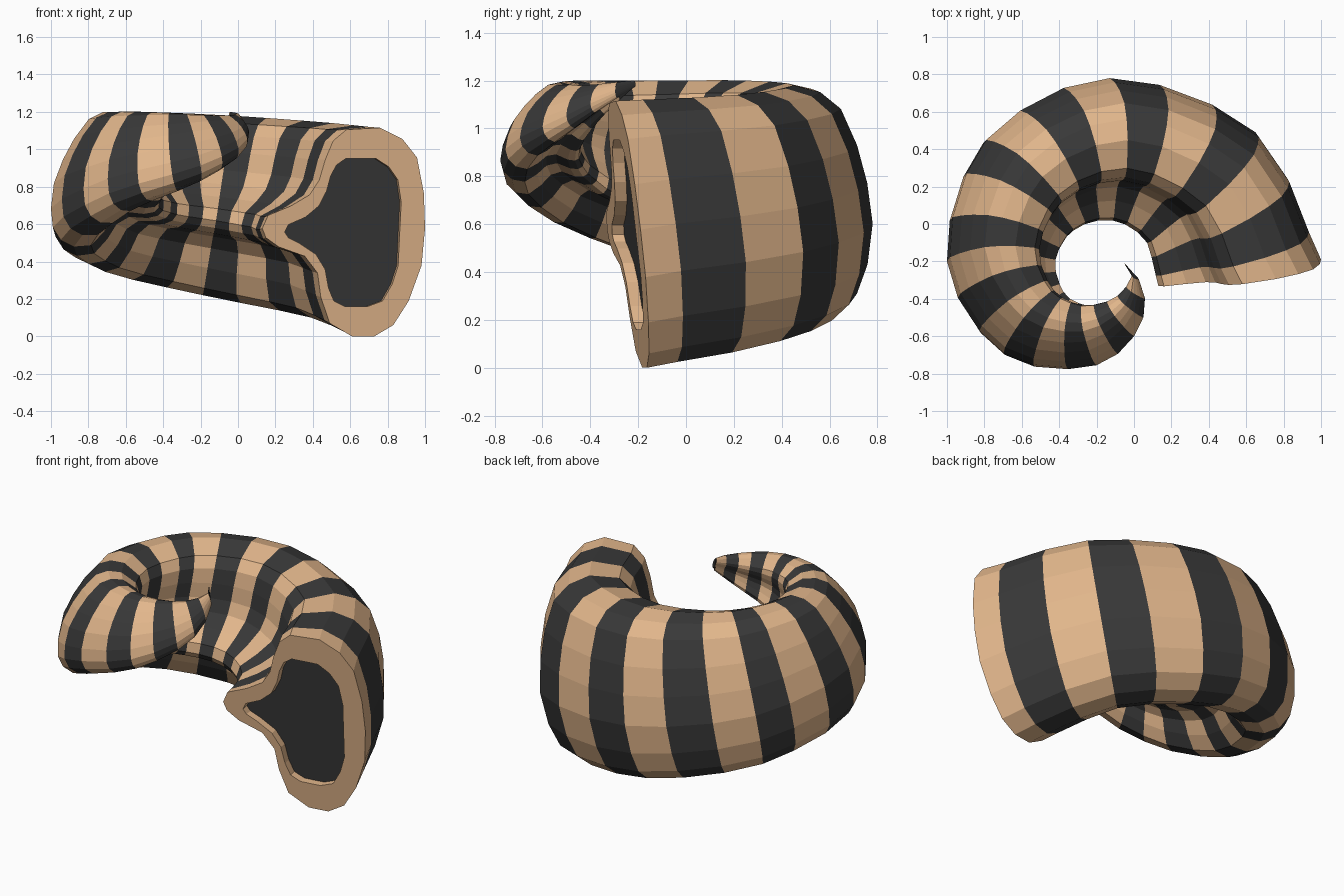
import bpy, bmesh, math
from mathutils import Vector

if "Cube" in bpy.data.objects:
    bpy.data.objects.remove(bpy.data.objects["Cube"])

def material(name, rgb):
    m = bpy.data.materials.new(name)
    m.diffuse_color = (*rgb, 1)
    m.use_nodes = True
    m.node_tree.nodes["Principled BSDF"].inputs["Base Color"].default_value = m.diffuse_color
    return m

tan = material("tan", (0.76, 0.47, 0.26))
dark = material("charcoal", (0.04, 0.04, 0.04))

# Mouth outline and the smaller opening inside it (front view x, z)
OUTER = [(.13, .58), (.16, .65), (.28, .70), (.38, .76), (.43, .84), (.46, .95),
         (.50, 1.05), (.57, 1.11), (.75, 1.12), (.87, 1.06), (.95, .96), (.99, .77),
         (1.0, .58), (.985, .38), (.92, .19), (.84, .06), (.74, 0), (.62, 0),
         (.50, .07), (.45, .21), (.43, .34), (.36, .43), (.22, .48), (.15, .53)]
INNER = [(.25, .56), (.27, .60), (.36, .64), (.43, .70), (.47, .78), (.49, .86),
         (.52, .92), (.57, .955), (.73, .955), (.80, .91), (.85, .84), (.87, .72),
         (.865, .56), (.86, .38), (.83, .28), (.78, .19), (.70, .16), (.58, .16),
         (.52, .19), (.49, .26), (.47, .36), (.42, .44), (.33, .50), (.27, .53)]

# Every third station: outer x, y, inner x, y, bottom z, top z (last row only steers the tip)
KEYS = [(1.0, -.19, .13, -.33, 0, 1.115), (.65, .49, .06, -.09, .10, 1.14),
        (-.13, .78, -.12, .02, .22, 1.18), (-.79, .45, -.32, -.03, .345, 1.2),
        (-1.0, -.2, -.42, -.2, .48, 1.2), (-.69, -.7, -.37, -.37, .67, 1.2),
        (-.2, -.755, -.25, -.43, .83, 1.19), (.05, -.5, -.08, -.375, 1.0, 1.18),
        (-.05, -.21, -.045, -.225, 1.17, 1.2), (-.55, -.1, -.58, -.15, 1.25, 1.2)]
STEPS = 24

def station(k):
    """Smooth curve through the key rows."""
    k = {1: .62, 2: 1.72}.get(k, k)
    i = min(int(k // 3), len(KEYS) - 3)
    t = k / 3 - i
    b, c, d = KEYS[i:i + 3]
    a = KEYS[i - 1] if i else [2 * p - q for p, q in zip(b, c)]
    return [.5 * (2 * q + (r - p) * t + (2 * p - 5 * q + 4 * r - s) * t * t
                  + (3 * q - p - 3 * r + s) * t ** 3) for p, q, r, s in zip(a, b, c, d)]

def section(k, shape, depth=0.0):
    """Place the mouth profile at a station: rolled, scaled and pitched."""
    ox, oy, ix, iy, zb, zt = station(k)
    ang = math.radians(2 * k + .05 * max(k - 6, 0) ** 2)
    cs, sn = math.cos(ang), math.sin(ang)
    def roll(p):
        x, z = p[0] - .7, p[1] - .56
        return x * cs - z * sn, x * sn + z * cs
    ref = [roll(p) for p in OUTER]
    us, vs = [r[0] for r in ref], [r[1] for r in ref]
    u0, u1, v0, v1 = min(us), max(us), min(vs), max(vs)
    vmid = max(ref)[1]
    out = Vector((ox - ix, oy - iy, 0))
    tangent = Vector((-out.y, out.x, 0)).normalized()
    scale = (zt - zb) / (v1 - v0)
    pitch = .12 + .01 * min(k, 4)
    pts = []
    for p in shape:
        u, v = roll(p)
        pos = Vector((ix, iy, zb)) + out * ((u - u0) / (u1 - u0))
        pos.z += (v - v0) * scale
        pts.append(pos + tangent * (depth - pitch * (v - vmid) * scale))
    return pts

bm = bmesh.new()

def ring(pts):
    return [bm.verts.new(p) for p in pts]

def bridge(a, b, mat):
    n = len(a)
    for i in range(n):
        bm.faces.new((a[i], a[(i + 1) % n], b[(i + 1) % n], b[i])).material_index = mat

# Striped coil
rings = [ring(section(k, OUTER)) for k in range(STEPS + 1)]
for k in range(STEPS):
    bridge(rings[k], rings[k + 1], k % 2)
bm.faces.new(rings[-1])

# Lip, recess wall and dark back of the mouth
rim = ring(section(0, INNER))
back = ring(section(0, INNER, .05))
bridge(rim, rings[0], 0)
bridge(back, rim, 0)
bm.faces.new(back).material_index = 1

bmesh.ops.recalc_face_normals(bm, faces=bm.faces)
mesh = bpy.data.meshes.new("coiled_horn")
bm.to_mesh(mesh)
bm.free()
mesh.materials.append(tan)
mesh.materials.append(dark)
horn = bpy.data.objects.new("coiled_horn", mesh)
bpy.context.collection.objects.link(horn)
